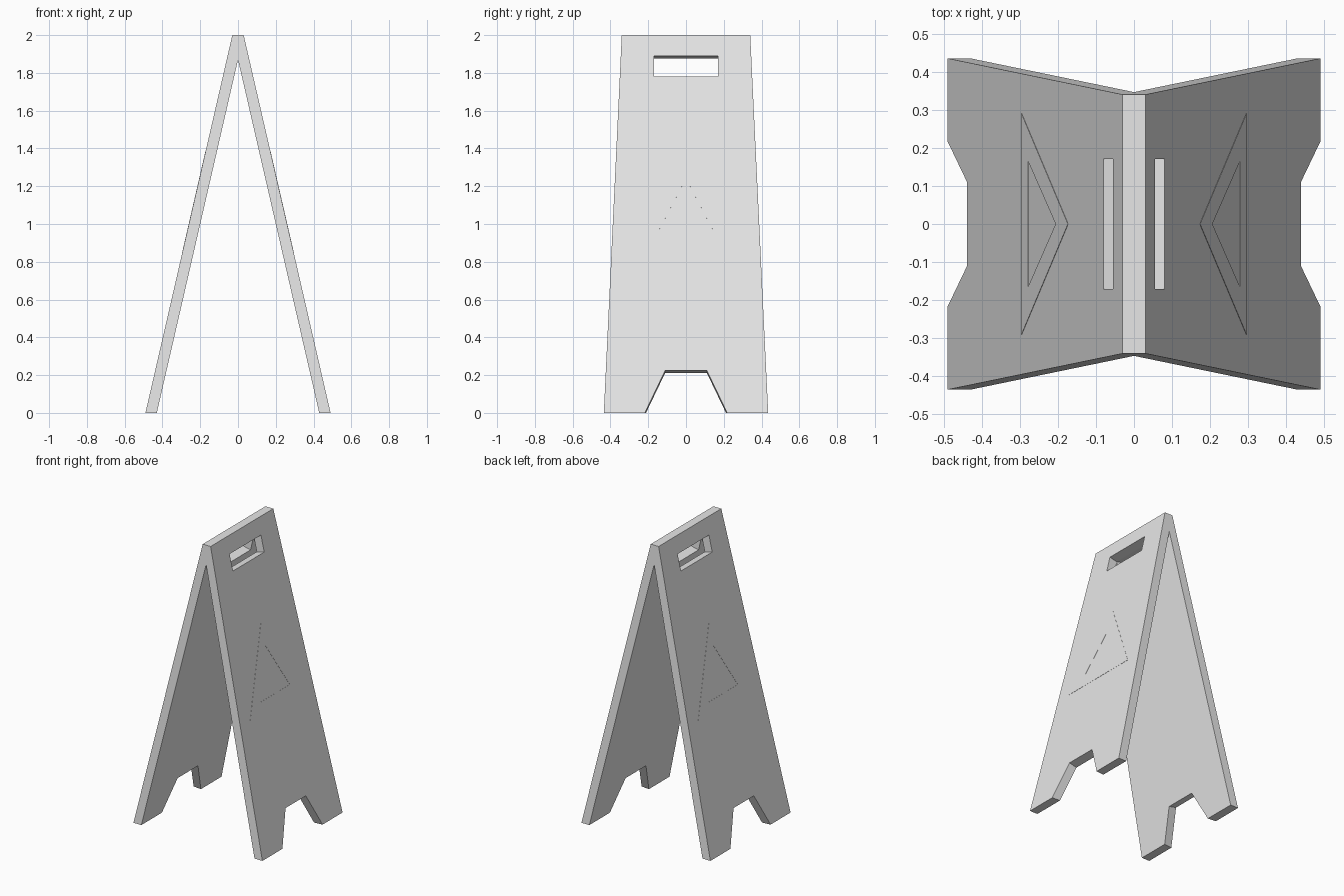
import bpy, bmesh
from mathutils import Vector

cube = bpy.data.objects.get("Cube")
if cube:
    bpy.data.objects.remove(cube, do_unlink=True)

HEIGHT = 2.0
LEAN = 0.23        # horizontal run per unit of drop
TOP_X = 0.03       # half width of the ridge

grey = bpy.data.materials.new("plain_grey")
grey.use_nodes = True
grey.diffuse_color = (0.8, 0.8, 0.8, 1)
grey.node_tree.nodes["Principled BSDF"].inputs["Base Color"].default_value = (0.8, 0.8, 0.8, 1)


def add_object(name, bm):
    bmesh.ops.recalc_face_normals(bm, faces=bm.faces)
    mesh = bpy.data.meshes.new(name)
    bm.to_mesh(mesh)
    bm.free()
    mesh.materials.append(grey)
    obj = bpy.data.objects.new(name, mesh)
    bpy.context.collection.objects.link(obj)
    return obj


def on_board(side, y, z, lift):
    """Point on the outer face of one board, raised along its normal."""
    normal = Vector((side, 0, LEAN)).normalized()
    return Vector((side * (TOP_X + (HEIGHT - z) * LEAN), y, z)) + normal * lift


def board_solid(name, points, faces, side, high, low):
    """Flat shape in board coordinates, given thickness along the normal."""
    bm = bmesh.new()
    verts = [bm.verts.new(on_board(side, y, z, high)) for y, z in points]
    flat = [bm.faces.new([verts[i] for i in f]) for f in faces]
    grown = bmesh.ops.extrude_face_region(bm, geom=flat, use_keep_orig=True)
    drop = on_board(side, 0, 0, low) - on_board(side, 0, 0, high)
    moved = [g for g in grown["geom"] if isinstance(g, bmesh.types.BMVert)]
    bmesh.ops.translate(bm, verts=moved, vec=drop)
    return add_object(name, bm)


# Folded frame: an inverted V that widens towards the floor
half = [(TOP_X, HEIGHT), (0.49, 0), (0.43, 0)]
profile = half + [(0, 1.87)] + [(-x, z) for x, z in reversed(half)]
bm = bmesh.new()
ends = []
for s in (-1, 1):
    ends.append([bm.verts.new((x, s * (0.435 - 0.0475 * z), z)) for x, z in profile])
    bm.faces.new(ends[-1])
for i in range(len(profile)):
    j = (i + 1) % len(profile)
    bm.faces.new((ends[0][i], ends[0][j], ends[1][j], ends[1][i]))
frame = add_object("folding_frame", bm)

# Handle slots and foot notches, cut square to each board
slot = [(-0.17, 1.78), (0.17, 1.78), (0.17, 1.89), (-0.17, 1.89)]
notch = [(-0.266, -0.1), (0.266, -0.1), (0.11, 0.225), (-0.11, 0.225)]
cutters = []
for side in (-1, 1):
    for name, shape, depth in (("slot", slot, 0.07), ("notch", notch, 0.1)):
        cutter = board_solid(name + "_cutter", shape, [range(4)], side, 0.02, -depth)
        cutter.hide_render = True
        cut = frame.modifiers.new(name, 'BOOLEAN')
        cut.operation = 'DIFFERENCE'
        cut.solver = 'EXACT'
        cut.object = cutter
        cutters.append(cutter)
graph = bpy.context.evaluated_depsgraph_get()
cut_mesh = bpy.data.meshes.new_from_object(frame.evaluated_get(graph))
frame.modifiers.clear()
frame.data = cut_mesh
for cutter in cutters:
    bpy.data.objects.remove(cutter, do_unlink=True)

# Thin triangular outline on the outside of each board
triangles = [(-0.29, 0.85), (0.29, 0.85), (0, 1.38),
             (-0.165, 0.925), (0.165, 0.925), (0, 1.24)]
ring = [(i, (i + 1) % 3, (i + 1) % 3 + 3, i + 3) for i in range(3)]
for side, label in ((1, "left"), (-1, "right")):
    board_solid(label + "_triangle_outline", triangles, ring, side, 0.001, -0.002)
